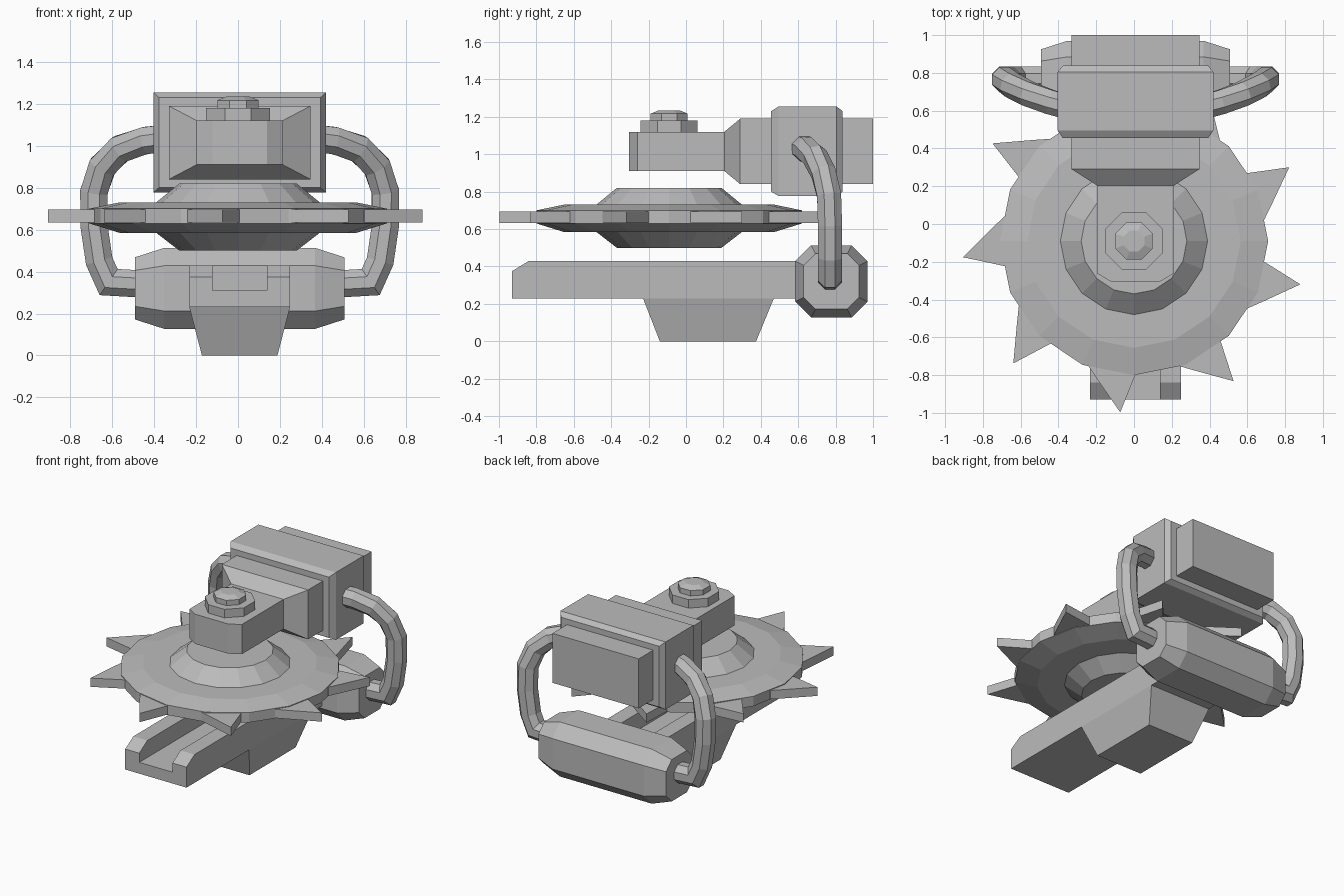
import bpy, bmesh
from math import cos, sin, pi, radians
from mathutils import Vector

cube = bpy.data.objects.get("Cube")
if cube:
    bpy.data.objects.remove(cube, do_unlink=True)

grey = bpy.data.materials.new("grey metal")
grey.use_nodes = True
colour = (0.5, 0.5, 0.5, 1)
grey.diffuse_color = colour
grey.node_tree.nodes["Principled BSDF"].inputs["Base Color"].default_value = colour

CX = 0.008           # mirror line of the body
AXLE = (0, -0.09)    # blade axle in plan


def loft(name, rings):
    """Skin a list of equal-length point rings and cap both ends."""
    bm = bmesh.new()
    loops = [[bm.verts.new(p) for p in ring] for ring in rings]
    n = len(loops[0])
    for a, b in zip(loops, loops[1:]):
        for i in range(n):
            j = (i + 1) % n
            bm.faces.new((a[i], a[j], b[j], b[i]))
    bm.faces.new(loops[0])
    bm.faces.new(loops[-1])
    bmesh.ops.recalc_face_normals(bm, faces=bm.faces)
    mesh = bpy.data.meshes.new(name)
    bm.to_mesh(mesh)
    bm.free()
    mesh.materials.append(grey)
    obj = bpy.data.objects.new(name, mesh)
    bpy.context.collection.objects.link(obj)
    return obj


def lathe(name, profile, sides, turn=0.0):
    """Spin (radius, height) pairs about the blade axle."""
    angles = [turn + 2 * pi * i / sides for i in range(sides)]
    return loft(name, [[(AXLE[0] + r * cos(a), AXLE[1] + r * sin(a), z) for a in angles]
                       for r, z in profile])


def rect_y(y, half, low, high):
    """Upright rectangle across the body at depth y."""
    return [(CX - half, y, low), (CX + half, y, low), (CX + half, y, high), (CX - half, y, high)]


def rect_z(z, half, front, back):
    """Level rectangle at height z."""
    return [(CX - half, front, z), (CX + half, front, z), (CX + half, back, z), (CX - half, back, z)]


# Grooved rail with a sloped nose, and its tapered foot
def rail_ring(y, top):
    outline = [(-0.24, 0.23), (0.24, 0.23), (0.24, top), (0.13, top),
               (0.13, 0.31), (-0.13, 0.31), (-0.13, top), (-0.24, top)]
    return [(CX + x, y, z) for x, z in outline]


loft("rail", [rail_ring(-0.93, 0.375), rail_ring(-0.84, 0.43), rail_ring(0.72, 0.43)])
loft("foot", [rect_z(0, 0.18, -0.14, 0.375), rect_z(0.23, 0.24, -0.23, 0.47)])


# Rear drum: octagonal bar with tapered ends
def drum_ring(x, inset):
    h, c = 0.193 - inset, 0.085 - inset * 0.5
    k = h - c
    outline = [(-h, -k), (-k, -h), (k, -h), (h, -k), (h, k), (k, h), (-k, h), (-h, k)]
    return [(CX + x, 0.777 + y, 0.32 + z) for y, z in outline]


loft("rear_drum", [drum_ring(-0.5, 0.045), drum_ring(-0.36, 0),
                   drum_ring(0.36, 0), drum_ring(0.5, 0.045)])

# Saw blade: raised disc with a conical hub on both faces
lathe("blade_disc", [(0.28, 0.5), (0.39, 0.585), (0.565, 0.585), (0.71, 0.63),
                     (0.71, 0.70), (0.565, 0.73), (0.39, 0.73), (0.28, 0.82)], 16)

# Nine hooked teeth around the rim
tooth_shape = [(-16, 0.66), (-16, 0.70), (-10.5, 0.755), (0, 0.91), (5.5, 0.70), (5.5, 0.66)]
for i in range(9):
    tip = radians(25.4 + 40 * i)
    plan = [(AXLE[0] + r * cos(tip + radians(d)), AXLE[1] + r * sin(tip + radians(d)))
            for d, r in tooth_shape]
    loft(f"tooth_{i + 1}", [[(x, y, z) for x, y in plan] for z in (0.633, 0.695)])

# Arm over the blade with clipped front corners
arm_plan = [(-0.205, 0.25), (-0.205, -0.26), (-0.13, -0.305),
            (0.13, -0.305), (0.205, -0.26), (0.205, 0.25)]
loft("arm", [[(CX + x, y, z) for x, y in arm_plan] for z in (0.91, 1.12)])

# Axle bolt: washer and domed nut
lathe("washer", [(0.165, 1.12), (0.165, 1.18)], 8, pi / 8)
lathe("nut", [(0.107, 1.18), (0.107, 1.217), (0.06, 1.235)], 8, pi / 8)

# Motor core that flares out of the arm, and the bevelled shell around it
loft("motor_core", [rect_y(0.205, 0.205, 0.91, 1.12), rect_y(0.29, 0.338, 0.84, 1.19),
                    rect_y(1.0, 0.338, 0.84, 1.19)])
loft("motor_shell", [rect_y(0.455, 0.385, 0.80, 1.23), rect_y(0.495, 0.412, 0.777, 1.255),
                     rect_y(0.805, 0.412, 0.777, 1.255), rect_y(0.838, 0.385, 0.80, 1.23)])

# Side pipes from motor to drum, swept as eight-sided tubes and mirrored
path = [(0.36, 0.62, 1.035), (0.45, 0.645, 1.025), (0.57, 0.69, 0.985), (0.655, 0.735, 0.90),
        (0.695, 0.765, 0.78), (0.695, 0.77, 0.62), (0.67, 0.77, 0.45), (0.625, 0.77, 0.35),
        (0.45, 0.77, 0.34)]
points = [Vector(p) for p in path]
for side, label in ((1, "left"), (-1, "right")):
    rings = []
    for i, p in enumerate(points):
        ahead = points[min(i + 1, len(points) - 1)] - p
        behind = p - points[max(i - 1, 0)]
        tangent = (ahead.normalized() + behind.normalized()).normalized()
        u = tangent.cross(Vector((0, 1, 0))).normalized()
        v = tangent.cross(u)
        miter = 1 / max(0.75, tangent.dot((ahead if ahead.length else behind).normalized()))
        ring = []
        for k in range(8):
            a = pi / 8 + k * pi / 4
            q = p + 0.07 * (u * cos(a) * miter + v * sin(a))
            ring.append((CX + side * q.x, q.y, q.z))
        rings.append(ring)
    loft(f"{label}_pipe", rings)
